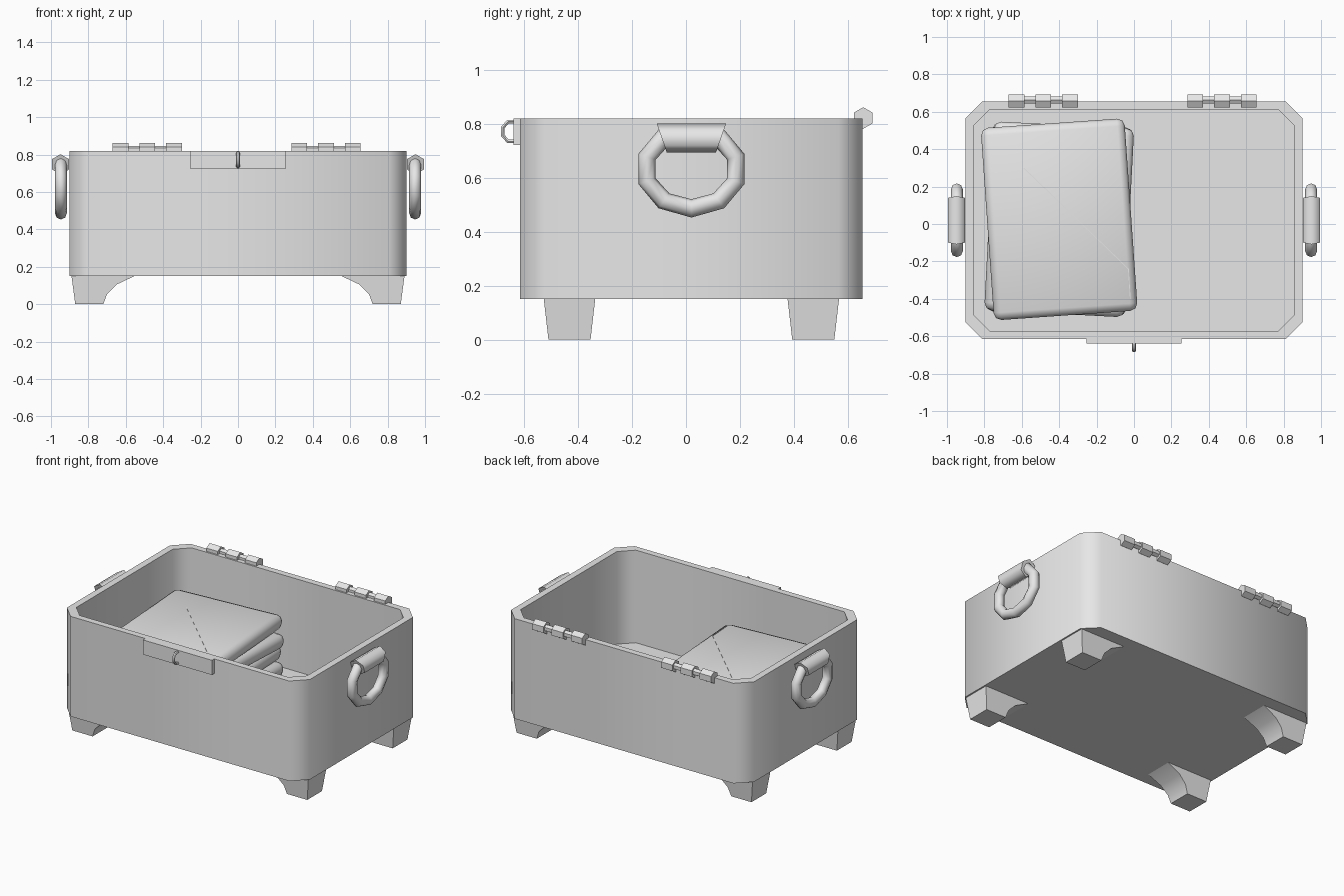
import bpy, bmesh, math
from mathutils import Matrix, Vector

cube = bpy.data.objects.get("Cube")
if cube:
    bpy.data.objects.remove(cube, do_unlink=True)

grey = bpy.data.materials.new("plain_grey")
grey.use_nodes = True
grey.diffuse_color = (0.8, 0.8, 0.8, 1)
grey.node_tree.nodes["Principled BSDF"].inputs["Base Color"].default_value = (0.8, 0.8, 0.8, 1)

MID_Y = 0.02  # middle of the box body in y


def finish(name, bm, smooth=None):
    """Turn a bmesh into a named grey object, optionally smooth by angle."""
    bmesh.ops.recalc_face_normals(bm, faces=bm.faces)
    mesh = bpy.data.meshes.new(name)
    bm.to_mesh(mesh)
    bm.free()
    obj = bpy.data.objects.new(name, mesh)
    bpy.context.collection.objects.link(obj)
    mesh.materials.append(grey)
    if smooth:
        bpy.ops.object.select_all(action='DESELECT')
        obj.select_set(True)
        bpy.context.view_layer.objects.active = obj
        bpy.ops.object.shade_smooth_by_angle(angle=math.radians(smooth))
    return obj


def loft(bm, rings, caps=True, closed=False):
    """Skin a list of equal-length point rings."""
    loops = [[bm.verts.new(p) for p in ring] for ring in rings]
    pairs = list(zip(loops, loops[1:]))
    if closed:
        pairs.append((loops[-1], loops[0]))
    for a, b in pairs:
        for i in range(len(a)):
            j = (i + 1) % len(a)
            bm.faces.new((a[i], a[j], b[j], b[i]))
    if caps and not closed:
        bm.faces.new(loops[0])
        bm.faces.new(loops[-1])


def octagon(hx, hy, cut, z):
    """Rectangle with cut corners, around the body middle."""
    pts = []
    for sx, sy in ((1, 1), (-1, 1), (-1, -1), (1, -1)):
        pair = [(sx * hx, sy * (hy - cut)), (sx * (hx - cut), sy * hy)]
        pts += pair if sx * sy > 0 else pair[::-1]
    return [(x, y + MID_Y, z) for x, y in pts]


def block(name, lo, hi):
    bm = bmesh.new()
    lo, hi = Vector(lo), Vector(hi)
    bmesh.ops.create_cube(bm, size=1, matrix=Matrix.Translation((lo + hi) / 2)
                          @ Matrix.Diagonal((*(hi - lo), 1)))
    return finish(name, bm)


def circle(radius, sides, turn=0):
    return [(radius * math.cos(math.tau * i / sides + turn),
             radius * math.sin(math.tau * i / sides + turn)) for i in range(sides)]


# Open box with cut corners, thick walls and a floor
bm = bmesh.new()
loft(bm, [octagon(0.9, 0.635, 0.09, 0.15), octagon(0.9, 0.635, 0.09, 0.82),
          octagon(0.855, 0.592, 0.083, 0.82), octagon(0.855, 0.592, 0.083, 0.2)])
finish("box_body", bm, 50)

# Feet: tapered blocks with a curved flare towards the middle
FOOT = [(0.89, 0.15), (0.87, 0), (0.72, 0), (0.70, 0.055), (0.65, 0.105), (0.555, 0.15)]
for sx, side in ((1, "left"), (-1, "right")):
    for sy, end in ((-1, "front"), (1, "back")):
        bm = bmesh.new()
        cy = MID_Y + sy * 0.452
        loft(bm, [[(sx * x, cy + k * (0.078 + 0.115 * z), z) for x, z in FOOT]
                  for k in (-1, 1)])
        finish(f"{end}_{side}_foot", bm, 40)

# Hinges: three six-sided barrels on a thin pin
for cx, side in ((0.47, "left"), (-0.485, "right")):
    bm = bmesh.new()
    for off in (-0.143, 0, 0.143):
        loft(bm, [[(cx + off + k, 0.657 + a, 0.822 + b)
                   for a, b in circle(0.04, 6, math.pi / 6)] for k in (-0.042, 0.042)])
    loft(bm, [[(cx + k, 0.662 + a, 0.825 + b) for a, b in circle(0.022, 6, math.pi / 6)]
              for k in (-0.15, 0.15)])
    finish(f"{side}_hinge", bm)

# Latch plate and its small ring
block("latch_plate", (-0.255, -0.64, 0.722), (0.255, -0.61, 0.82))
bm = bmesh.new()
loft(bm, [[((0.010 * a), -0.645 + (0.037 + 0.008 * b) * math.cos(t),
            0.772 + (0.04 + 0.008 * b) * math.sin(t)) for a, b in circle(1, 6)]
          for t in (math.tau * i / 8 + math.pi / 8 for i in range(8))], closed=True)
finish("latch_ring", bm, 50)

# Carrying handles: a faceted ring with a straight top held in a barrel
for sx, side in ((1, "left"), (-1, "right")):
    bm = bmesh.new()
    rings = []
    for i in range(10):
        t = math.tau * i / 10 + math.pi / 2
        if i == 0:
            continue
        rings.append([(sx * (0.947 + 0.032 * a), MID_Y + (0.173 + 0.034 * b) * math.cos(t),
                       0.633 + (0.146 + 0.034 * b) * math.sin(t)) for a, b in circle(1, 8)])
    loft(bm, rings, closed=True)
    finish(f"{side}_handle_ring", bm, 50)

    bm = bmesh.new()
    loft(bm, [[(sx * (0.949 + a), MID_Y + k * (0.11 + 0.35 * b), 0.748 + b)
               for a, b in circle(0.054, 6, math.pi / 6)] for k in (-1, 1)])
    finish(f"{side}_handle_mount", bm, 65)

# Stack of folded cloths, each one slightly turned
TURNS = (-2, 2, -3, 4)
TOP = len(TURNS) - 1
for i, turn in enumerate(TURNS):
    width, depth = (0.77, 1.03) if i == TOP else (0.75, 1.01)
    place = (Matrix.Translation((-0.4, 0.025, 0.249 + 0.097 * i))
             @ Matrix.Rotation(math.radians(turn), 4, 'Z'))
    bm = bmesh.new()
    bmesh.ops.create_cube(bm, size=1, matrix=place @ Matrix.Diagonal((width, depth, 0.098, 1)))
    bmesh.ops.bevel(bm, geom=bm.edges[:], offset=0.04, segments=2, profile=0.5,
                    affect='EDGES')
    finish(f"folded_cloth_{i + 1}", bm, 50)

# Fold line on the top cloth
bm = bmesh.new()
for p, q in (((-0.59, 0.3), (-0.03, -0.24)), ((-0.03, -0.24), (-0.02, -0.4))):
    p, q = Vector(p), Vector(q)
    n = (q - p).orthogonal().normalized() * 0.002
    loft(bm, [[(*v, z) for v in (p + n, q + n, q - n, p - n)] for z in (0.585, 0.591)])
finish("cloth_crease", bm)
